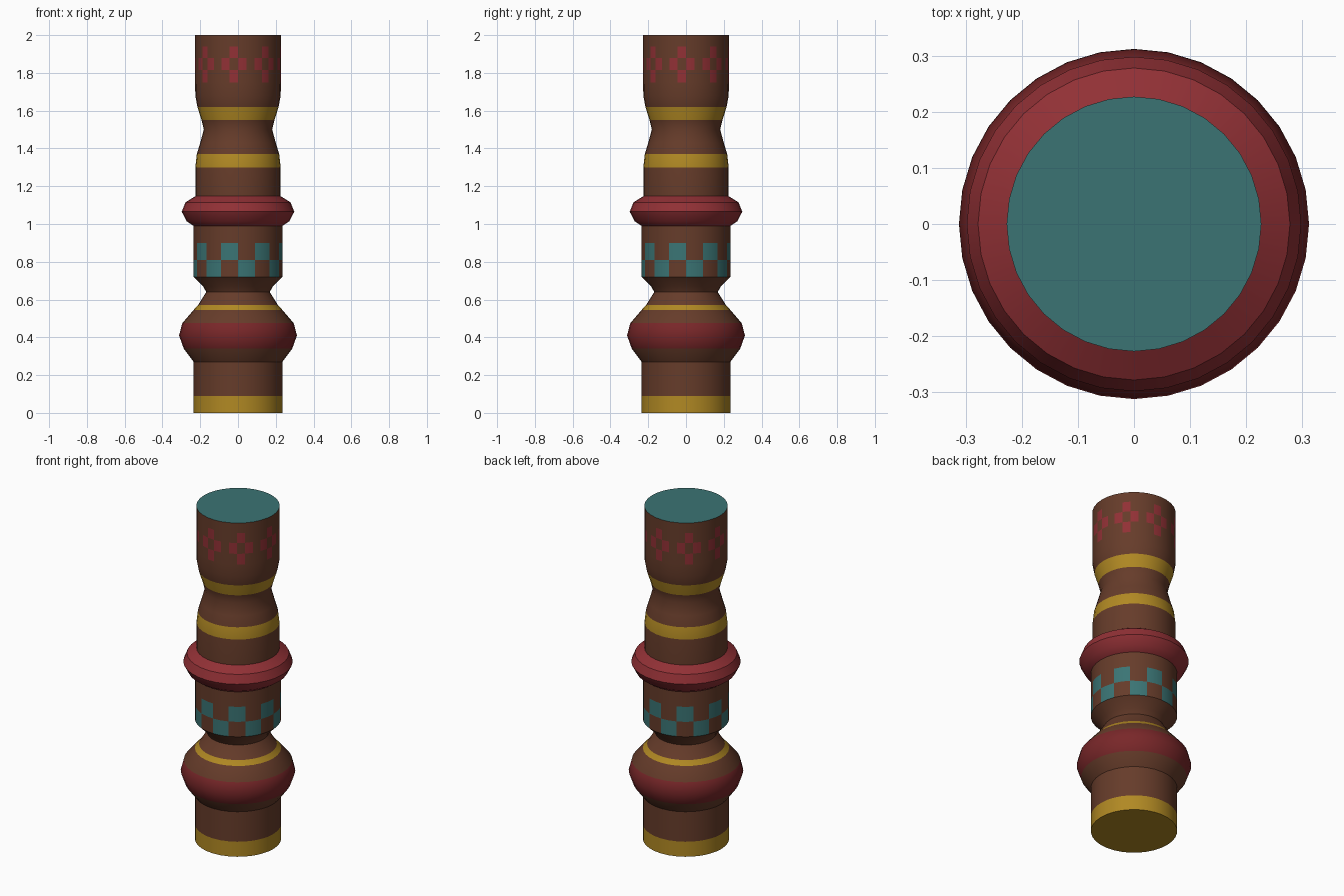
import bpy, bmesh, math

if "Cube" in bpy.data.objects:
    bpy.data.objects.remove(bpy.data.objects["Cube"])

SIDES = 32
COLORS = {
    "brown": (0.133, 0.045, 0.023, 1),
    "gold": (0.44, 0.25, 0.017, 1),
    "red": (0.285, 0.03, 0.036, 1),
    "maroon": (0.19, 0.02, 0.022, 1),
    "teal": (0.043, 0.175, 0.175, 1),
}
NAMES = list(COLORS)
MATS = []
for n, c in COLORS.items():
    m = bpy.data.materials.new(n + "_paint")
    m.diffuse_color = c
    m.use_nodes = True
    m.node_tree.nodes["Principled BSDF"].inputs["Base Color"].default_value = m.diffuse_color
    MATS.append(m)


def checker(row):
    # squares two segments wide, alternating by row
    return lambda k: "teal" if (k // 2 + row) % 2 == 0 else "brown"


def cross(middle):
    # hollow cross repeating every four segments around the post
    cells = (0, 2) if middle else (3,)
    return lambda k: "red" if k % 4 in cells else "brown"


def lathe(name, start, bands, bottom=None, top=None):
    """bands: (radius, z, colour) of each next ring; colour may be a function of segment"""
    bm = bmesh.new()

    def ring(r, z):
        return [bm.verts.new((r * math.sin(2 * math.pi * k / SIDES),
                              -r * math.cos(2 * math.pi * k / SIDES), z))
                for k in range(SIDES)]

    low = first = ring(*start)
    for r, z, col in bands:
        high = ring(r, z)
        for k in range(SIDES):
            j = (k + 1) % SIDES
            f = bm.faces.new((low[k], low[j], high[j], high[k]))
            f.material_index = NAMES.index(col(k) if callable(col) else col)
            f.smooth = True
        low = high
    if bottom:
        bm.faces.new(first[::-1]).material_index = NAMES.index(bottom)
    if top:
        bm.faces.new(low).material_index = NAMES.index(top)
    me = bpy.data.meshes.new(name)
    bm.to_mesh(me)
    bm.free()
    for m in MATS:
        me.materials.append(m)
    me.set_sharp_from_angle(angle=math.radians(35))
    ob = bpy.data.objects.new(name, me)
    bpy.context.collection.objects.link(ob)
    return ob


# Foot
lathe("foot", (0.235, 0), [(0.235, 0.09, "gold"), (0.235, 0.27, "brown")], bottom="gold")
# Rounded belly
lathe("belly", (0.235, 0.27), [
    (0.287, 0.34, "brown"), (0.312, 0.41, "maroon"), (0.295, 0.475, "maroon"),
    (0.235, 0.545, "brown"), (0.212, 0.57, "gold"), (0.168, 0.64, "brown")])
# Flare between belly and drum
lathe("neck_flare", (0.168, 0.64), [(0.185, 0.67, "brown"), (0.235, 0.72, "brown")])
# Checkered drum
lathe("checkered_drum", (0.235, 0.72), [
    (0.235, 0.81, checker(0)), (0.235, 0.90, checker(1)), (0.235, 0.99, "brown")])
# Red collar ring
lathe("collar_ring", (0.235, 0.99), [
    (0.272, 1.015, "red"), (0.298, 1.065, "red"),
    (0.278, 1.115, "red"), (0.226, 1.147, "red")])
# Waisted upper post, running into the head with crosses and teal cap
lathe("upper_post", (0.226, 1.147), [
    (0.226, 1.30, "brown"), (0.218, 1.37, "gold"), (0.20, 1.43, "brown"),
    (0.181, 1.50, "brown"), (0.193, 1.55, "brown"), (0.215, 1.62, "gold"),
    (0.226, 1.68, "brown"),
    (0.227, 1.75, "brown"), (0.227, 1.815, cross(False)), (0.227, 1.88, cross(True)),
    (0.227, 1.94, cross(False)), (0.227, 2.0, "brown")], top="teal")
